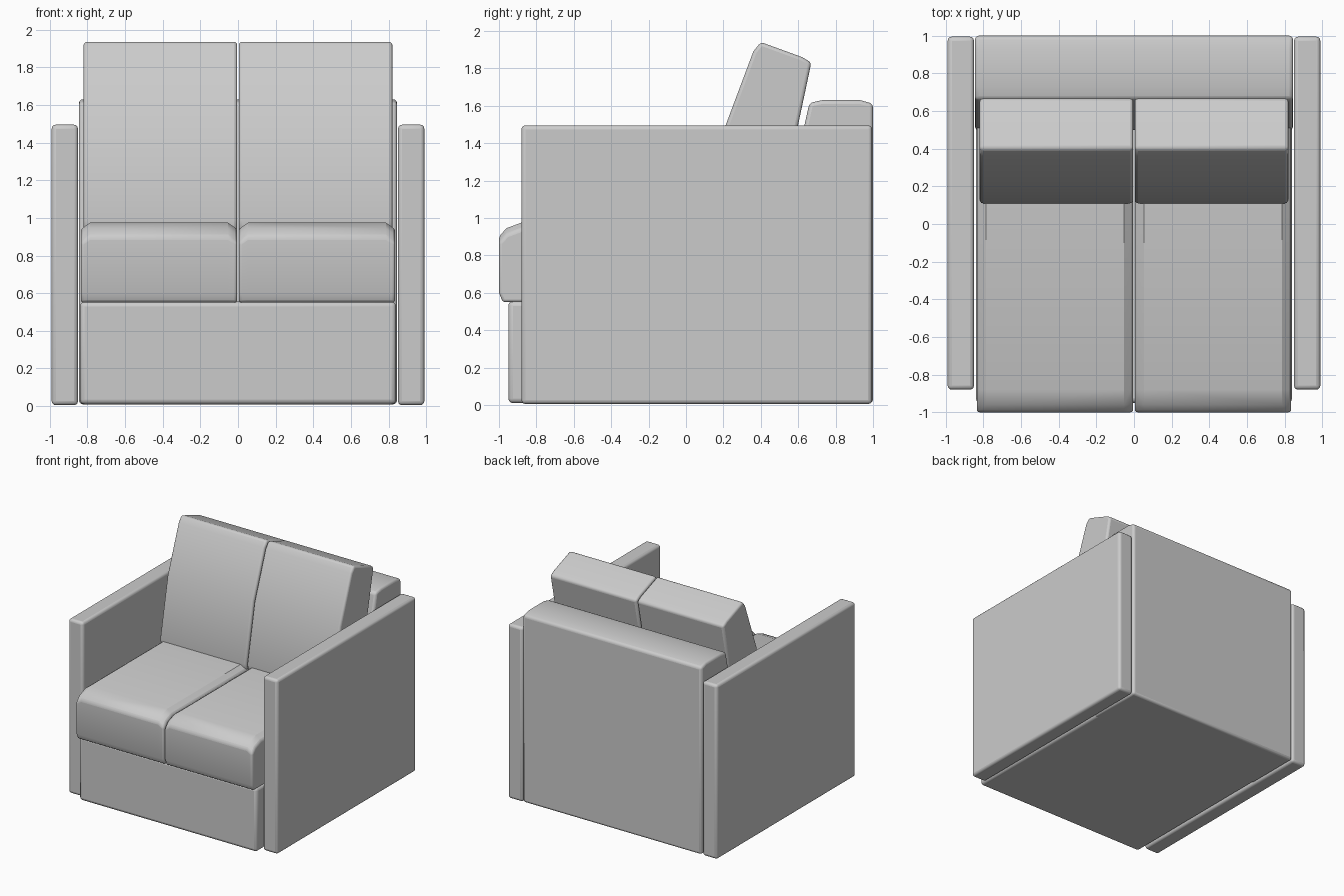
import bpy, bmesh, math

cube = bpy.data.objects.get("Cube")
if cube:
    bpy.data.objects.remove(cube, do_unlink=True)

fabric = bpy.data.materials.new("grey_fabric")
fabric.use_nodes = True
GREY = (0.6, 0.6, 0.6, 1)
fabric.diffuse_color = GREY
fabric.node_tree.nodes["Principled BSDF"].inputs["Base Color"].default_value = GREY


def upholstered(name, x0, x1, profile, radius, edge=0.0, drop=0.0):
    """Loft a (y, z) side profile from x0 to x1; the top sinks by drop near both ends."""
    bm = bmesh.new()
    mid = (min(p[1] for p in profile) + max(p[1] for p in profile)) / 2
    stations = [(x0, drop), (x1, drop)]
    if drop:
        stations[1:1] = [(x0 + edge, 0), (x1 - edge, 0)]
    rings = [[bm.verts.new((x, y, z - (d if z > mid else 0))) for y, z in profile]
             for x, d in stations]
    n = len(profile)
    for a, b in zip(rings, rings[1:]):
        for i in range(n):
            j = (i + 1) % n
            bm.faces.new((a[i], a[j], b[j], b[i]))
    bm.faces.new(rings[0])
    bm.faces.new(rings[-1][::-1])
    bmesh.ops.recalc_face_normals(bm, faces=bm.faces)
    mesh = bpy.data.meshes.new(name)
    bm.to_mesh(mesh)
    bm.free()
    mesh.materials.append(fabric)
    obj = bpy.data.objects.new(name, mesh)
    bpy.context.collection.objects.link(obj)
    bevel = obj.modifiers.new("soft_edges", "BEVEL")
    bevel.width = radius
    bevel.segments = 3
    bevel.limit_method = "ANGLE"
    bevel.angle_limit = math.radians(35)
    bpy.ops.object.select_all(action="DESELECT")
    obj.select_set(True)
    bpy.context.view_layer.objects.active = obj
    bpy.ops.object.shade_smooth_by_angle(angle=math.radians(32))
    return obj


def box(y0, y1, z0, z1):
    return [(y0, z0), (y1, z0), (y1, z1), (y0, z1)]


# Frame: base and backrest with a leaning front
upholstered("base", -0.84, 0.84, box(-0.95, 0.8, 0.01, 0.555), 0.025)
upholstered("backrest", -0.845, 0.845,
            [(0.5, 0.01), (1.0, 0.01), (1.0, 1.61), (0.93, 1.63), (0.73, 1.63),
             (0.66, 1.615), (0.5, 0.9)], 0.02)

# Side profiles of the loose cushions
seat = [(-0.98, 0.55), (0.55, 0.55), (0.55, 0.975), (-0.88, 0.975),
        (-0.96, 0.945), (-1.0, 0.9), (-1.0, 0.6)]
back = [(0.12, 0.93), (0.48, 0.93), (0.60, 1.5), (0.67, 1.83), (0.62, 1.86),
        (0.40, 1.94), (0.36, 1.89), (0.21, 1.49), (0.11, 0.99)]

# Mirrored parts
for side, s in (("left", 1), ("right", -1)):
    upholstered(side + "_arm", s * 0.85, s * 0.99, box(-0.88, 0.995, 0.005, 1.495), 0.022)
    upholstered(side + "_seat_cushion", s * 0.004, s * 0.835, seat, 0.015, s * 0.05, 0.035)
    upholstered(side + "_back_cushion", s * 0.004, s * 0.82, back, 0.018)
